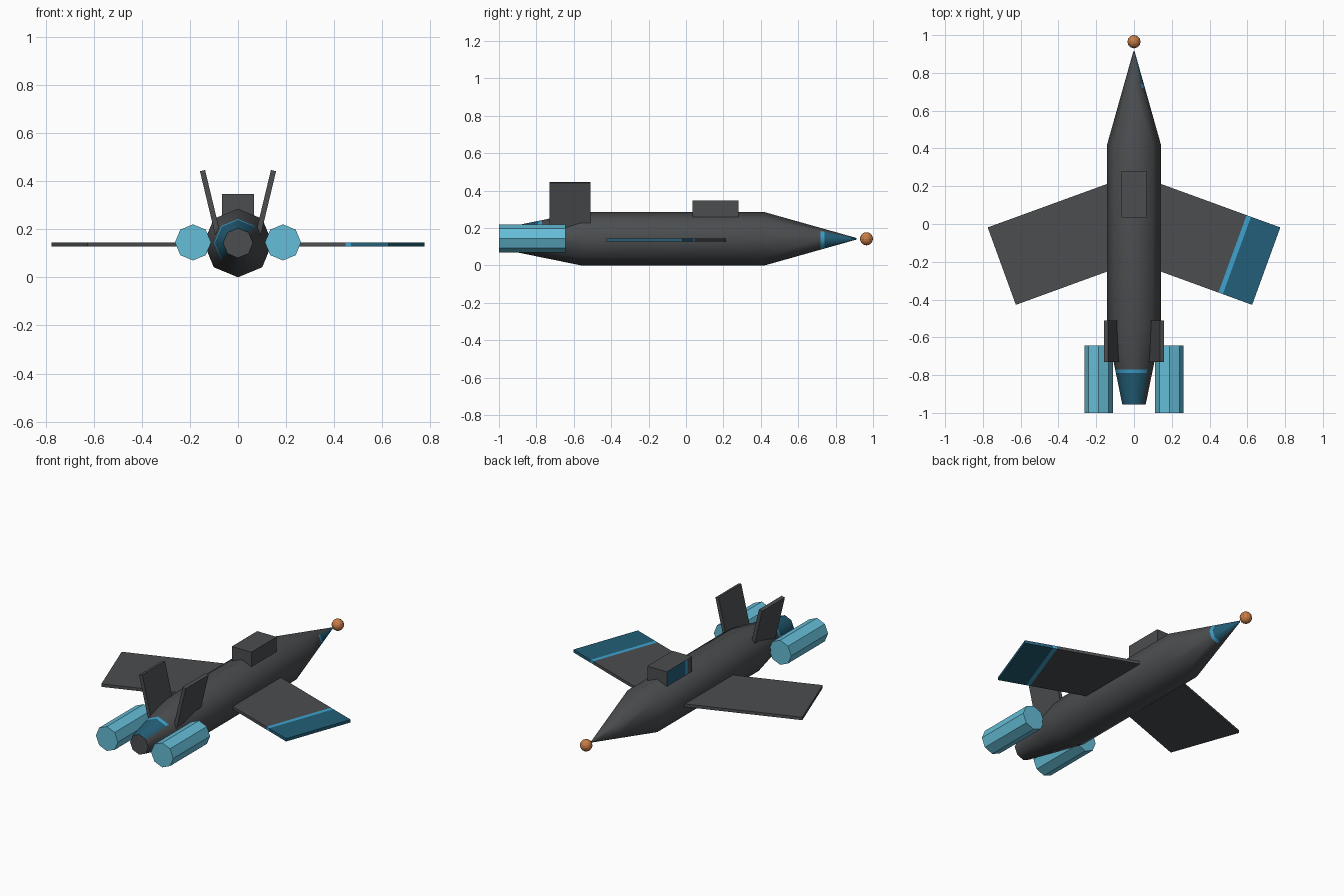
import bpy, bmesh, math
from mathutils import Vector, Matrix

if "Cube" in bpy.data.objects:
    bpy.data.objects.remove(bpy.data.objects["Cube"])


def material(name, rgb):
    m = bpy.data.materials.new(name)
    m.diffuse_color = (*rgb, 1)
    m.use_nodes = True
    m.node_tree.nodes["Principled BSDF"].inputs["Base Color"].default_value = m.diffuse_color
    return m


GREY, TEAL, STRIPE, CYAN, ORANGE = range(5)
MATS = [material("dark grey", (0.07, 0.075, 0.08)),
        material("deep teal", (0.017, 0.114, 0.188)),
        material("stripe blue", (0.05, 0.36, 0.62)),
        material("light cyan", (0.13, 0.51, 0.68)),
        material("orange", (0.58, 0.2, 0.06))]


def finish(name, bm):
    bmesh.ops.recalc_face_normals(bm, faces=bm.faces)
    me = bpy.data.meshes.new(name)
    bm.to_mesh(me)
    bm.free()
    for m in MATS:
        me.materials.append(m)
    ob = bpy.data.objects.new(name, me)
    bpy.context.collection.objects.link(ob)
    return ob


def loft(name, rings, colour, matrix=Matrix()):
    """Skin rings of points; colour(segment, side) picks the material, caps use side -1."""
    bm = bmesh.new()
    loops = [[bm.verts.new(matrix @ Vector(p)) for p in r] for r in rings]
    n = len(rings[0])
    for i in range(len(loops) - 1):
        for j in range(n):
            k = (j + 1) % n
            f = bm.faces.new((loops[i][j], loops[i][k], loops[i + 1][k], loops[i + 1][j]))
            f.material_index = colour(i, j)
    for loop, seg in ((loops[0], 0), (loops[-1], len(loops) - 2)):
        bm.faces.new(loop).material_index = colour(seg, -1)
    return finish(name, bm)


def octagon(y, r, x=0, z=0.1425):
    return [(x + r * math.cos(j * math.pi / 4), y, z + r * math.sin(j * math.pi / 4))
            for j in range(8)]


def rect(axis, pos, a, b):
    """Rectangle with half sizes a, b lying across the given axis."""
    pts = []
    for u, v in ((-a, -b), (a, -b), (a, b), (-a, b)):
        p = [u, v]
        p.insert(axis, pos)
        pts.append(tuple(p))
    return pts


# Fuselage: eight-sided lofted tube with painted patches on tail and nose
R = 0.1425


def tail_r(y):
    return 0.062 + (R - 0.062) * (y + 0.955) / 0.395


def nose_r(y):
    return 0.004 + (R - 0.004) * (0.912 - y) / 0.492


def body_colour(i, j):
    if i in (0, 1) and 1 <= j <= 4:
        return (TEAL, STRIPE)[i]
    if i in (5, 6) and j in (6, 7, 0):
        return (STRIPE, TEAL)[i - 5]
    return GREY


stations = [(y, tail_r(y)) for y in (-0.955, -0.79, -0.77, -0.56)]
stations += [(y, nose_r(y)) for y in (0.42, 0.72, 0.74, 0.912)]
body = loft("fuselage", [octagon(y, r) for y, r in stations], body_colour)
bpy.context.view_layer.objects.active = body
body.select_set(True)
bpy.ops.object.shade_smooth_by_angle(angle=math.radians(50))
body.select_set(False)

# Canopy box, painted on its left side
canopy_cols = (GREY, STRIPE, TEAL)
loft("canopy", [rect(1, y, 0.066, 0.06) for y in (0.035, 0.08, 0.097, 0.28)],
     lambda i, j: canopy_cols[i] if j == 3 else GREY,
     Matrix.Translation((0, 0, 0.287)))

for s, side in ((1, "right"), (-1, "left")):
    # Swept wing, the right one has a painted tip
    wing_cols = (GREY, STRIPE, TEAL) if s > 0 else (GREY,) * 3
    wing = Matrix.Translation((s * 0.70, -0.223, 0.136)) @ Matrix.Rotation(-s * math.radians(20), 4, "Z")
    loft(side + "_wing", [rect(0, -s * d, 0.218, 0.009) for d in (0.75, 0.19, 0.165, 0)],
         lambda i, j: wing_cols[i], wing)

    # Canted tail fin
    fin = Matrix.Translation((s * 0.116, -0.62, 0.312)) @ Matrix.Rotation(s * math.radians(13.5), 4, "Y")
    loft(side + "_tail_fin", [rect(2, z, 0.011, 0.11) for z in (-0.135, 0.135)],
         lambda i, j: GREY, fin)

    # Engine pod
    loft(side + "_engine", [octagon(y, 0.075, s * 0.187, 0.145) for y in (-1, -0.643)],
         lambda i, j: CYAN)

# Ball on the nose tip
bm = bmesh.new()
bmesh.ops.create_uvsphere(bm, u_segments=12, v_segments=8, radius=0.035,
                          matrix=Matrix.Translation((0, 0.965, 0.1425)))
for f in bm.faces:
    f.material_index = ORANGE
finish("nose_ball", bm)
